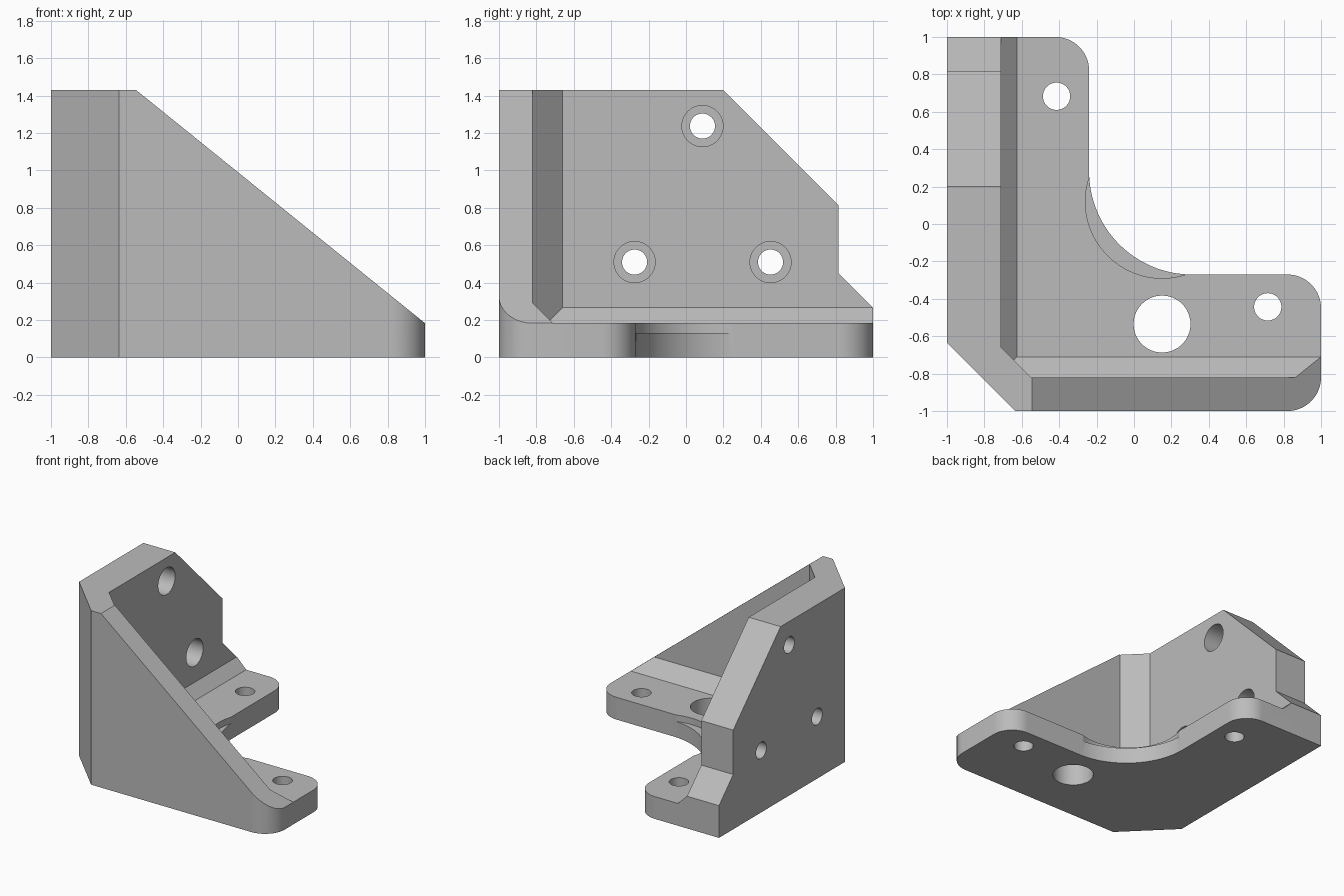
import bpy, bmesh, math
from mathutils import Vector, Matrix

cube = bpy.data.objects.get("Cube")
if cube:
    bpy.data.objects.remove(cube, do_unlink=True)

WALL_X, WALL_Y = -0.71, -0.82     # inner faces of the two walls
BASE, TOP = 0.183, 1.43           # plate thickness, overall height

grey = bpy.data.materials.new("plain grey")
grey.use_nodes = True
colour = (0.5, 0.5, 0.5, 1)
grey.diffuse_color = colour
grey.node_tree.nodes["Principled BSDF"].inputs["Base Color"].default_value = colour


def make_object(name, bm):
    bmesh.ops.recalc_face_normals(bm, faces=bm.faces)
    mesh = bpy.data.meshes.new(name)
    bm.to_mesh(mesh)
    bm.free()
    mesh.materials.append(grey)
    obj = bpy.data.objects.new(name, mesh)
    bpy.context.collection.objects.link(obj)
    return obj


def prism(name, points, axis, start, end):
    """Extrude a closed profile along one axis."""
    place = {"x": lambda a, b, c: (c, a, b),
             "y": lambda a, b, c: (a, c, b),
             "z": lambda a, b, c: (a, b, c)}[axis]
    bm = bmesh.new()
    face = bm.faces.new([bm.verts.new(place(a, b, start)) for a, b in points])
    new = bmesh.ops.extrude_face_region(bm, geom=[face])["geom"]
    shift = Vector(place(0, 0, end - start))
    bmesh.ops.translate(bm, vec=shift, verts=[g for g in new if isinstance(g, bmesh.types.BMVert)])
    return make_object(name, bm)


def circle(a, b, radius, steps=64):
    return [(a + radius * math.cos(math.tau * i / steps),
             b + radius * math.sin(math.tau * i / steps)) for i in range(steps)]


def arc(a, b, radius, begin, finish, steps=20):
    angles = [math.radians(begin + (finish - begin) * i / steps) for i in range(steps + 1)]
    return [(a + radius * math.cos(t), b + radius * math.sin(t)) for t in angles]


def cut(body, cutter):
    cutter.hide_render = True
    mod = body.modifiers.new("cut", "BOOLEAN")
    mod.operation, mod.solver, mod.object = "DIFFERENCE", "EXACT", cutter
    bpy.context.view_layer.update()
    graph = bpy.context.evaluated_depsgraph_get()
    mesh = bpy.data.meshes.new_from_object(body.evaluated_get(graph))
    body.modifiers.clear()
    body.data = mesh
    bpy.data.objects.remove(cutter, do_unlink=True)


# Solid block with the rounded L-shaped plan
r = 0.18
plan = [(-1, 1), (-1, -0.635), (-0.635, -1)]
plan += arc(1 - r, -1 + r, r, -90, 0)
plan += arc(1 - r, -0.27 - r, r, 0, 90)
plan += arc(0.31, 0.28, 0.55, 270, 180, 32)
plan += arc(-0.24 - r, 1 - r, r, 0, 90)
bracket = prism("corner_bracket", plan, "z", 0, TOP)

# Inside pocket, leaving the walls, the corner web and sloped wall feet
bm = bmesh.new()
bmesh.ops.create_cube(bm, size=1)
low, high = Vector((WALL_X, WALL_Y, BASE)), Vector((2, 2, 2))
size = high - low
bm.transform(Matrix.Translation((low + high) / 2) @ Matrix.Diagonal((*size, 1)))
for point, normal in (((WALL_X, 0, 0.267), (1, 0, 1)),
                      ((0, WALL_Y, 0.293), (0, 1, 1)),
                      ((WALL_X, -0.66, 0), (1, 1, 0))):
    result = bmesh.ops.bisect_plane(bm, geom=bm.verts[:] + bm.edges[:] + bm.faces[:],
                                    plane_co=point, plane_no=normal, clear_inner=True)
    rim = [g for g in result["geom_cut"] if isinstance(g, bmesh.types.BMEdge)]
    bmesh.ops.contextual_create(bm, geom=rim)
cut(bracket, make_object("pocket", bm))

# Sloped top of the front wall
slope = (BASE - TOP) / (1 + 0.545)
reach = 0.3
cut(bracket, prism("front_slope", [(-0.545 - reach, TOP - reach * slope),
                                   (1 + reach, BASE + reach * slope),
                                   (1 + reach, 2)], "y", -2, 2))

# Stepped back edge of the side wall
cut(bracket, prism("back_step", [(0, TOP + 0.2), (0.2, TOP), (0.815, 0.815), (0.815, 0.45),
                                 (1.2, 0.065), (1.2, 2), (0, 2)], "x", -2, -0.5))

# Counterbored holes through the side wall
for y, z in ((0.088, 1.237), (-0.275, 0.51), (0.452, 0.51)):
    cut(bracket, prism("wall_hole", circle(y, z, 0.067), "x", -1.5, -0.5))
    cut(bracket, prism("wall_counterbore", circle(y, z, 0.11), "x", WALL_X - 0.18, -0.5))

# Holes through the base plate
for x, y, radius in ((0.15, -0.535, 0.152), (-0.414, 0.683, 0.073), (0.715, -0.443, 0.073)):
    cut(bracket, prism("base_hole", circle(x, y, radius), "z", -0.5, 0.5))

# Shallow round recess on the inner edge of the plate
cut(bracket, prism("edge_recess", circle(0.15, 0.12, 0.41, 96), "z", 0.13, 0.5))

# Smooth the round faces, keep the edges sharp
bpy.ops.object.select_all(action="DESELECT")
bracket.select_set(True)
bpy.context.view_layer.objects.active = bracket
bpy.ops.object.shade_smooth_by_angle(angle=math.radians(25))
